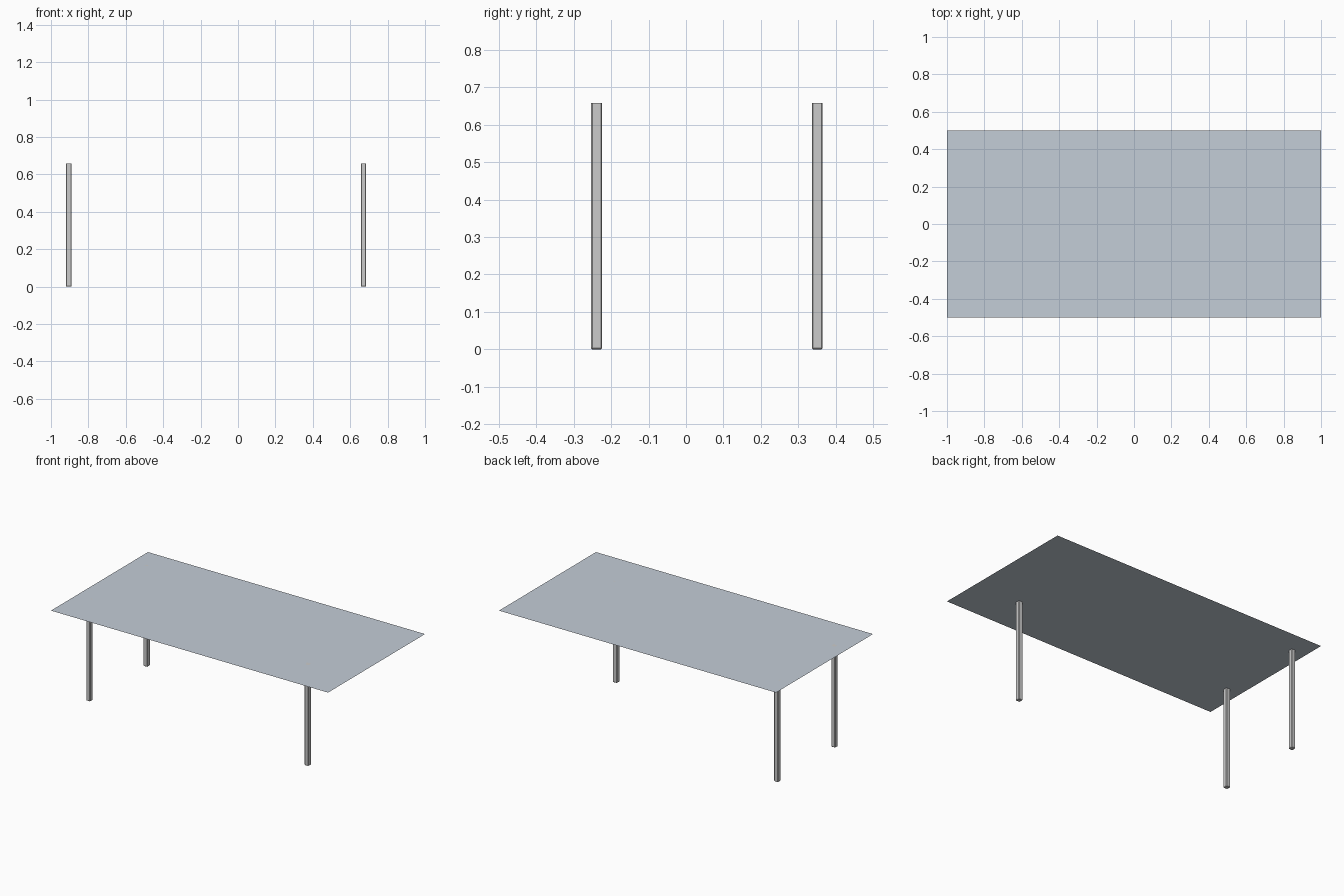
import bpy, bmesh

if "Cube" in bpy.data.objects:
    bpy.data.objects.remove(bpy.data.objects["Cube"])

HEIGHT = 0.659
LEG = 0.029


def make_object(name, bm):
    mesh = bpy.data.meshes.new(name)
    bm.to_mesh(mesh)
    bm.free()
    obj = bpy.data.objects.new(name, mesh)
    bpy.context.collection.objects.link(obj)
    return obj


# Thin table top: a single flat sheet
bm = bmesh.new()
bmesh.ops.create_grid(bm, x_segments=1, y_segments=1, size=1)
bmesh.ops.scale(bm, vec=(1, 0.5, 1), verts=bm.verts)
bmesh.ops.translate(bm, vec=(0, 0, HEIGHT), verts=bm.verts)
top = make_object("table_top", bm)
mat = bpy.data.materials.new("pale_blue_grey")
mat.diffuse_color = (0.55, 0.61, 0.68, 1)
mat.use_nodes = True
mat.node_tree.nodes["Principled BSDF"].inputs["Base Color"].default_value = mat.diffuse_color
top.data.materials.append(mat)


# Square leg with small chamfers on the sides and foot
def leg(name, x, y):
    bm = bmesh.new()
    bmesh.ops.create_cube(bm, size=1)
    bmesh.ops.scale(bm, vec=(LEG, LEG, HEIGHT), verts=bm.verts)
    bmesh.ops.translate(bm, vec=(0, 0, HEIGHT / 2), verts=bm.verts)
    edges = [e for e in bm.edges if min(v.co.z for v in e.verts) < HEIGHT / 2]
    bmesh.ops.bevel(bm, geom=edges, offset=0.003, segments=1,
                    affect='EDGES', profile=0.5)
    obj = make_object(name, bm)
    obj.location = (x, y, 0)


# Three legs; the back right corner has none
for name, x, y in (("front_left_leg", -0.905, -0.239),
                   ("back_left_leg", -0.905, 0.351),
                   ("front_right_leg", 0.671, -0.239)):
    leg(name, x, y)
